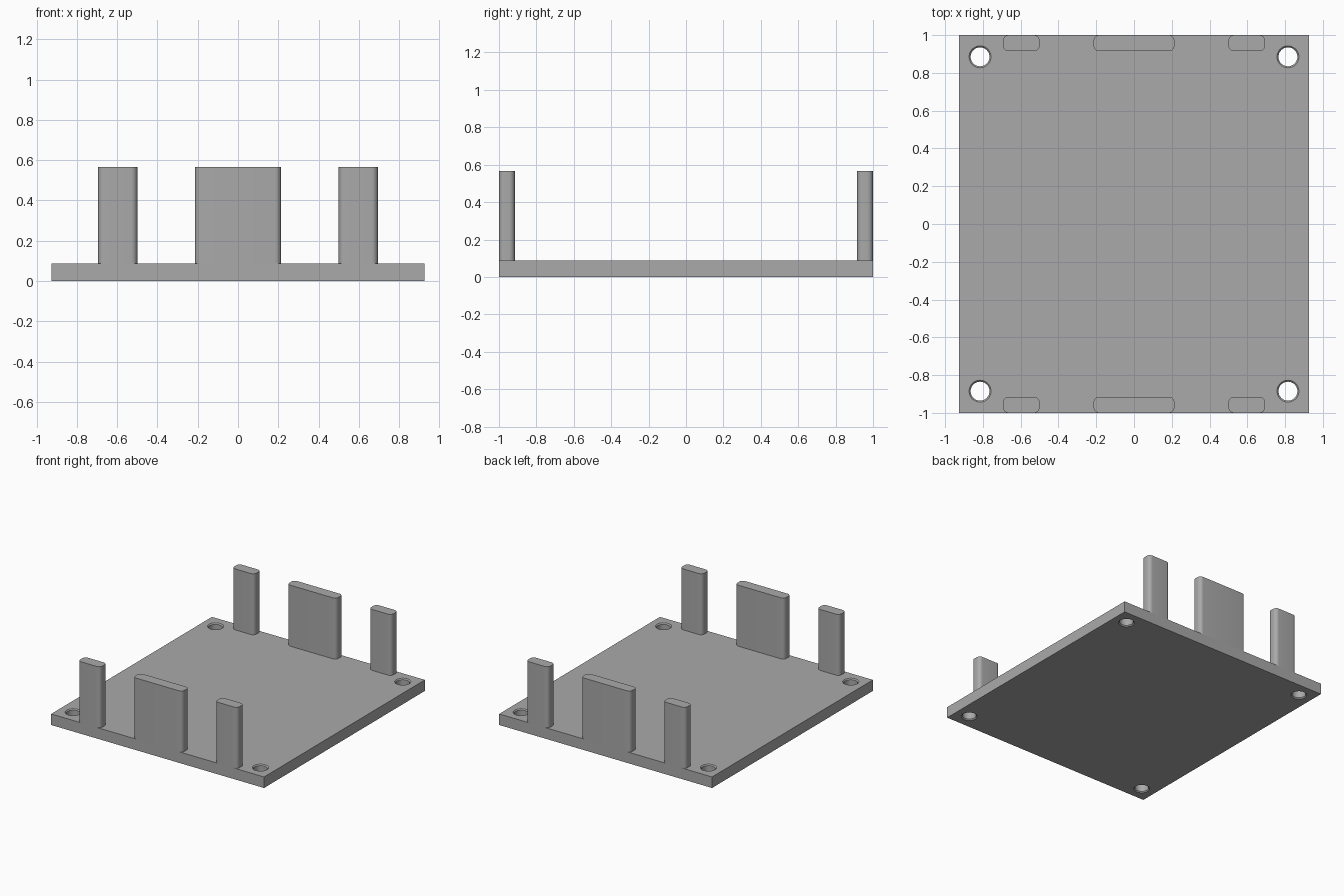
import bpy, bmesh, math

if "Cube" in bpy.data.objects:
    bpy.data.objects.remove(bpy.data.objects["Cube"])

HALF_X, HALF_Y, THICK, TOP = 0.927, 1.0, 0.087, 0.567

grey = bpy.data.materials.new("plain grey")
grey.diffuse_color = (0.4, 0.4, 0.4, 1)
grey.use_nodes = True
grey.node_tree.nodes["Principled BSDF"].inputs["Base Color"].default_value = grey.diffuse_color


def make_object(name, bm):
    bmesh.ops.recalc_face_normals(bm, faces=bm.faces)
    mesh = bpy.data.meshes.new(name)
    bm.to_mesh(mesh)
    bm.free()
    mesh.materials.append(grey)
    obj = bpy.data.objects.new(name, mesh)
    bpy.context.collection.objects.link(obj)
    return obj


def smooth(obj):
    bpy.ops.object.select_all(action='DESELECT')
    bpy.context.view_layer.objects.active = obj
    obj.select_set(True)
    bpy.ops.object.shade_smooth_by_angle(angle=math.radians(30))


def post(name, cx, cy, width, depth, r=0.03, steps=8):
    """Upright tab with rounded vertical corners."""
    bm = bmesh.new()
    pts = []
    for k, (sx, sy) in enumerate([(1, 1), (-1, 1), (-1, -1), (1, -1)]):
        for i in range(steps + 1):
            a = (k + i / steps) * math.pi / 2
            pts.append((cx + sx * (width / 2 - r) + r * math.cos(a),
                        cy + sy * (depth / 2 - r) + r * math.sin(a), THICK))
    base = bm.faces.new([bm.verts.new(p) for p in pts])
    ext = bmesh.ops.extrude_face_region(bm, geom=[base], use_keep_orig=True)
    moved = [v for v in ext["geom"] if isinstance(v, bmesh.types.BMVert)]
    bmesh.ops.translate(bm, verts=moved, vec=(0, 0, TOP - THICK))
    smooth(make_object(name, bm))


# Base plate
bm = bmesh.new()
bmesh.ops.create_cube(bm, size=1)
bmesh.ops.scale(bm, verts=bm.verts, vec=(2 * HALF_X, 2 * HALF_Y, THICK))
bmesh.ops.translate(bm, verts=bm.verts, vec=(0, 0, THICK / 2))
plate = make_object("base_plate", bm)

# Screw holes with a chamfer at both ends: one turned cutter per corner
bm = bmesh.new()
SIDES, R, C = 40, 0.05, 0.008
profile = [(R + 2 * C, -C), (R, C), (R, THICK - C), (R + 2 * C, THICK + C)]
for sx in (-1, 1):
    for sy in (-1, 1):
        rings = [[bm.verts.new((sx * 0.815 + r * math.cos(2 * math.pi * i / SIDES),
                                sy * 0.885 + r * math.sin(2 * math.pi * i / SIDES), z))
                  for i in range(SIDES)] for r, z in profile]
        bm.faces.new(rings[0])
        bm.faces.new(rings[-1])
        for lo, hi in zip(rings, rings[1:]):
            for i in range(SIDES):
                j = (i + 1) % SIDES
                bm.faces.new((lo[i], lo[j], hi[j], hi[i]))
cutter = make_object("hole_cutter", bm)
cutter.hide_render = True

cut = plate.modifiers.new("screw holes", 'BOOLEAN')
cut.operation = 'DIFFERENCE'
cut.solver = 'EXACT'
cut.object = cutter
bpy.context.view_layer.objects.active = plate
bpy.ops.object.modifier_apply(modifier=cut.name)
bpy.data.objects.remove(cutter)
smooth(plate)

# Three upright tabs along the front and back edges
DEPTH = 0.085
for side, sy in (("front", -1), ("back", 1)):
    y = sy * (HALF_Y - DEPTH / 2)
    post(side + "_left_tab", -0.597, y, 0.194, DEPTH)
    post(side + "_centre_tab", 0, y, 0.428, DEPTH)
    post(side + "_right_tab", 0.597, y, 0.194, DEPTH)
